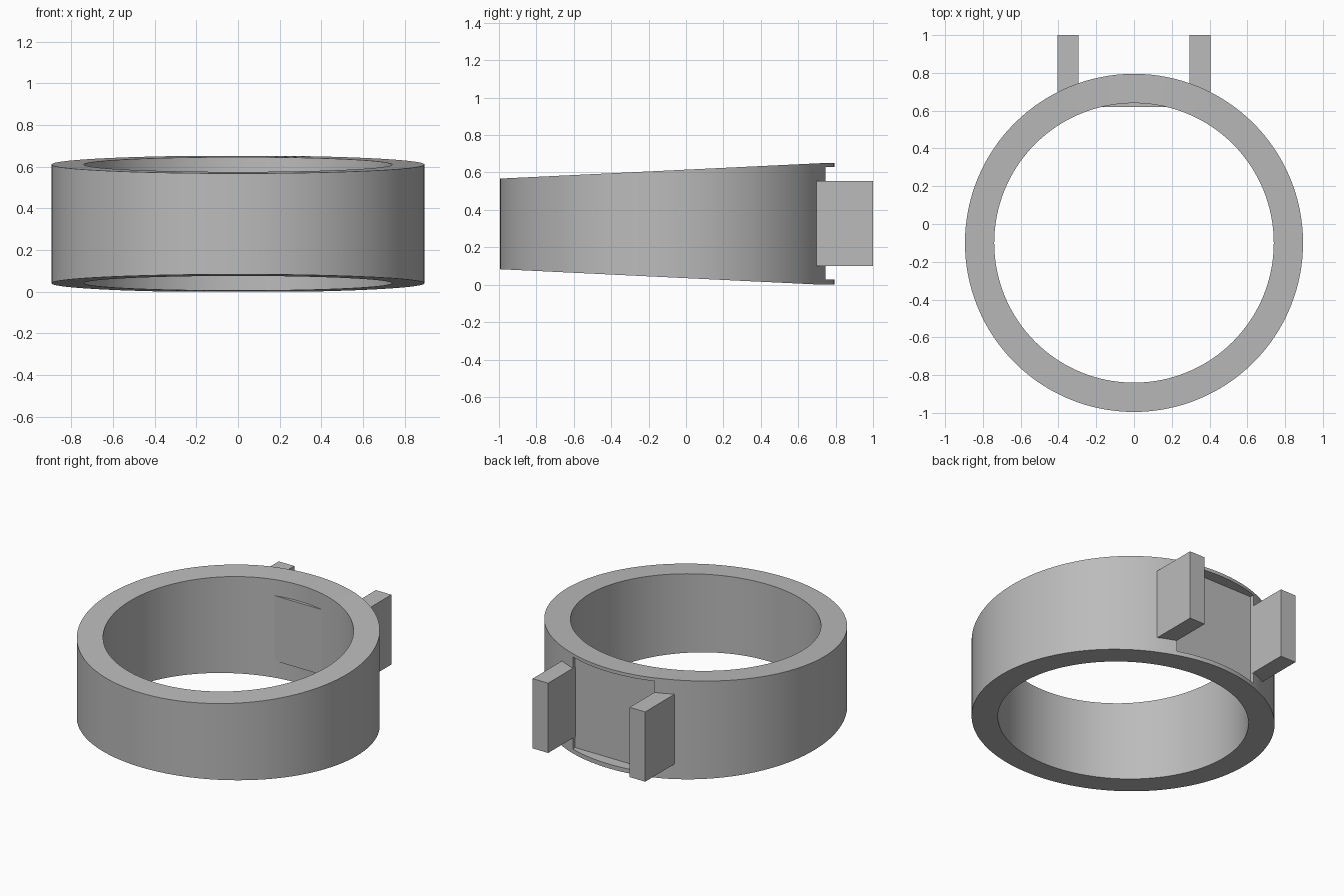
import bpy, bmesh, math
from mathutils import Vector

if "Cube" in bpy.data.objects:
    bpy.data.objects.remove(bpy.data.objects["Cube"], do_unlink=True)

grey = bpy.data.materials.new("plain_grey")
grey.use_nodes = True
grey.diffuse_color = (0.5, 0.5, 0.5, 1)
grey.node_tree.nodes["Principled BSDF"].inputs["Base Color"].default_value = (0.5, 0.5, 0.5, 1)

MID_Z = 0.325
CENTRE_Y = -0.1
OUTER, INNER = 0.895, 0.74
SEGMENTS = 128


def add_object(name, bm):
    bmesh.ops.recalc_face_normals(bm, faces=bm.faces)
    mesh = bpy.data.meshes.new(name)
    bm.to_mesh(mesh)
    bm.free()
    mesh.materials.append(grey)
    obj = bpy.data.objects.new(name, mesh)
    bpy.context.collection.objects.link(obj)
    return obj


def box(name, low, high):
    low, high = Vector(low), Vector(high)
    bm = bmesh.new()
    bmesh.ops.create_cube(bm, size=1)
    for v in bm.verts:
        v.co = (low + high) / 2 + v.co * (high - low)
    return add_object(name, bm)


# Band: a tube that grows taller towards the back
def half_height(y):
    return min(0.242 + 0.048 * (y + 1), MID_Z)


bm = bmesh.new()
loops = []
for i in range(SEGMENTS):
    a = math.tau * i / SEGMENTS
    section = []
    for radius, side in ((OUTER, -1), (OUTER, 1), (INNER, 1), (INNER, -1)):
        y = CENTRE_Y + radius * math.sin(a)
        section.append(bm.verts.new((radius * math.cos(a), y, MID_Z + side * half_height(y))))
    loops.append(section)
for i in range(SEGMENTS):
    s, t = loops[i], loops[(i + 1) % SEGMENTS]
    for k in range(4):
        n = (k + 1) % 4
        bm.faces.new((s[k], t[k], t[n], s[n]))
band = add_object("ring_band", bm)

# Shallow flat pocket cut into the back of the band
cutter = box("pocket_cutter", (-0.295, 0.72, 0.028), (0.295, 0.95, 0.628))
cutter.hide_render = True
mod = band.modifiers.new("pocket", "BOOLEAN")
mod.operation = "DIFFERENCE"
mod.solver = "EXACT"
mod.object = cutter
graph = bpy.context.evaluated_depsgraph_get()
cut_mesh = bpy.data.meshes.new_from_object(band.evaluated_get(graph))
band.modifiers.clear()
band.data = cut_mesh
bpy.data.objects.remove(cutter, do_unlink=True)

bpy.ops.object.select_all(action="DESELECT")
band.select_set(True)
bpy.context.view_layer.objects.active = band
bpy.ops.object.shade_smooth_by_angle(angle=math.radians(25))

# Flat plate that shows inside the band behind the pocket
box("inner_plate", (-0.28, 0.62, 0.115), (0.28, 0.70, 0.54))

# Two prongs beside the pocket
for name, x in (("left_prong", 0.35), ("right_prong", -0.35)):
    box(name, (x - 0.056, 0.66, 0.1), (x + 0.056, 1.0, 0.555))
